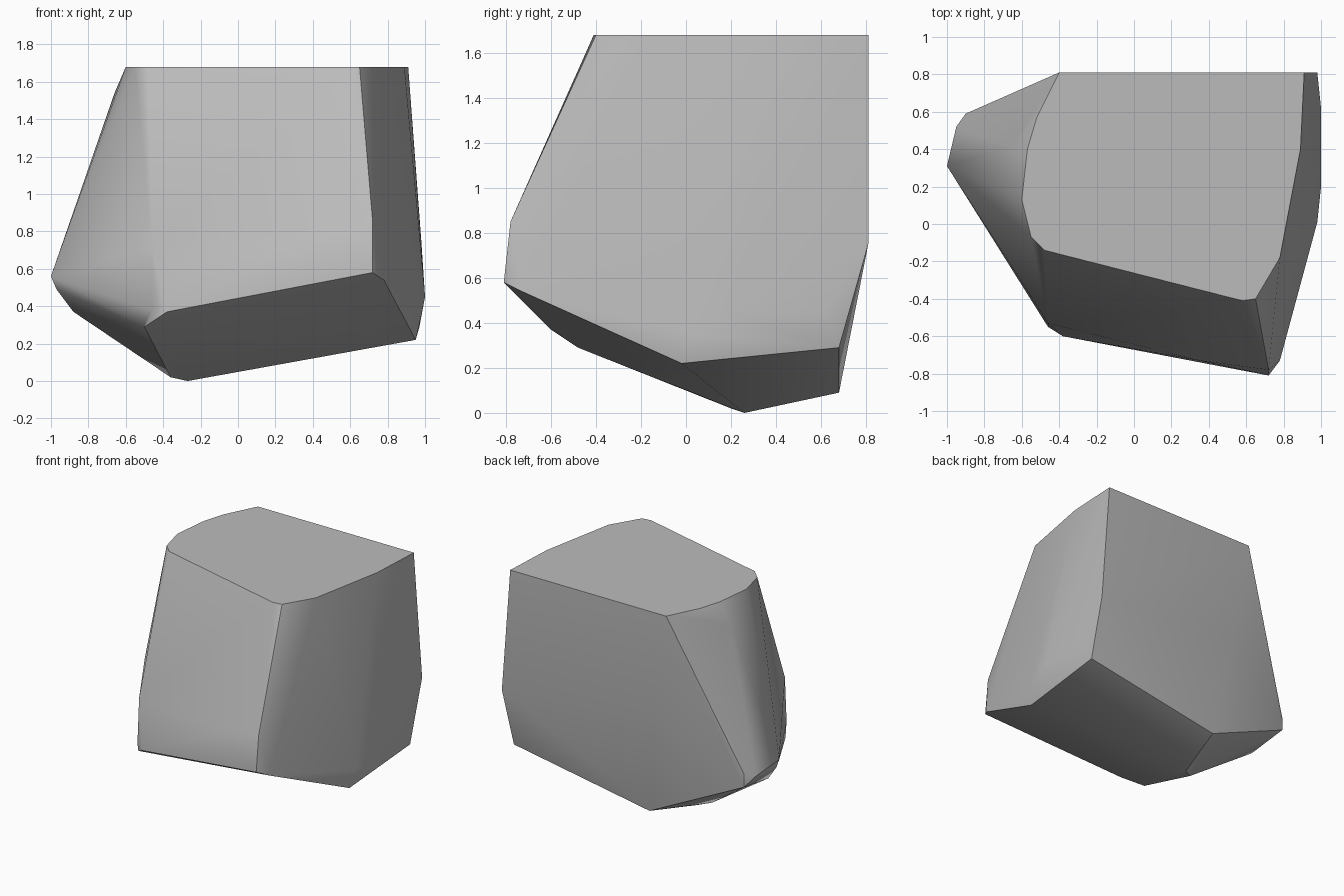
import bpy
import bmesh
from math import radians

# Remove the default cube only
cube = bpy.data.objects.get("Cube")
if cube:
    bpy.data.objects.remove(cube, do_unlink=True)


def make_material(name, colour):
    material = bpy.data.materials.new(name)
    material.use_nodes = True
    material.diffuse_color = colour
    shader = next(node for node in material.node_tree.nodes
                  if node.type == "BSDF_PRINCIPLED")
    shader.inputs["Base Color"].default_value = colour
    shader.inputs["Roughness"].default_value = 0.8
    return material


def make_chiselled_block(name, corners, material):
    """Wrap a skin around the corner points and merge its flat areas."""
    bm = bmesh.new()
    for corner in corners:
        bm.verts.new(corner)
    hull = bmesh.ops.convex_hull(bm, input=bm.verts[:])
    loose = [v for v in bm.verts if not v.link_faces]
    bmesh.ops.delete(bm, geom=loose, context="VERTS")
    bmesh.ops.dissolve_limit(bm, angle_limit=radians(1),
                             verts=bm.verts[:], edges=bm.edges[:])
    bmesh.ops.recalc_face_normals(bm, faces=bm.faces[:])
    mesh = bpy.data.meshes.new(name)
    bm.to_mesh(mesh)
    bm.free()
    mesh.materials.append(material)
    block = bpy.data.objects.new(name, mesh)
    bpy.context.collection.objects.link(block)
    return block


# Flat cut top, traced as an outline at one height
top_height = 1.68
top_outline = [(-.4, .81), (-.52, .57), (-.57, .4), (-.6, .13), (-.55, -.07),
               (-.48, -.14), (.58, -.41), (.65, -.4), (.78, -.18),
               (.89, .4), (.91, .81)]
top = [(x, y, top_height) for x, y in top_outline]

# Front face with its slightly steeper lower band
front = [(.72, -.78, .85), (.72, -.81, .58), (.35, -.73, .75),
         (-.46, -.53, .72), (-.38, -.6, .37), (-.46, -.55, .38)]

# Right side and its worn lower edge
right_side = [(.78, -.73, .54), (.98, .01, .35), (.95, -.02, .22),
              (1, .2, .45), (1, .62, .45), (.97, .68, .29)]

# Left side, bulging out to a blunt point
left_side = [(-.66, .41, 1.54), (-1, .31, .56), (-.97, .3, .49),
             (-.88, .27, .37), (-.95, .52, .5), (-.5, -.48, .29)]

# Back face and the undercut beneath it
back = [(.98, .81, .75), (-.28, .79, .87), (-.9, .59, .53),
        (-.9, .59, .43), (-.17, .68, .09)]

# Lowest corner of the sloping underside
underside = [(-.27, .26, 0), (-.36, .2, .02)]

stone_grey = make_material("stone grey", (.5, .5, .5, 1))
rock = make_chiselled_block(
    "rock", top + front + right_side + left_side + back + underside, stone_grey)

# Soft facets with crisp main edges
bpy.ops.object.select_all(action="DESELECT")
rock.select_set(True)
bpy.context.view_layer.objects.active = rock
bpy.ops.object.shade_smooth_by_angle(angle=radians(30))
weighted = rock.modifiers.new("even shading", "WEIGHTED_NORMAL")
weighted.keep_sharp = True
